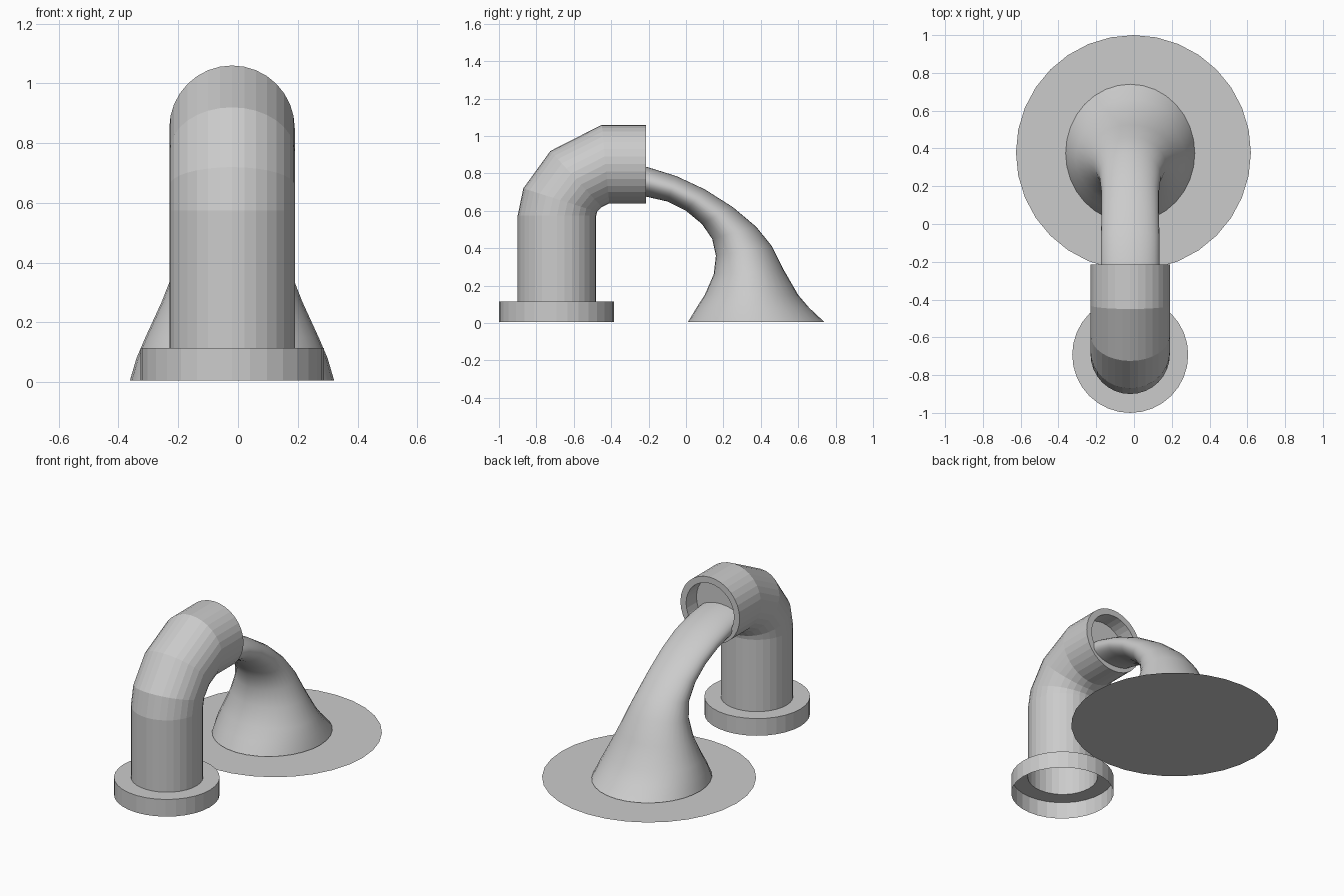
import bpy, bmesh, math

if "Cube" in bpy.data.objects:
    bpy.data.objects.remove(bpy.data.objects["Cube"])

CX = -0.02   # the pipe and water sit slightly off centre


def loft(name, rings, sides=32, cap_end=False, smooth=False):
    """Skin elliptical rings, each (outer y, outer z, inner y, inner z, half width in x)."""
    bm = bmesh.new()
    loops = []
    for y0, z0, y1, z1, w in rings:
        loop = []
        for i in range(sides):
            a = 2 * math.pi * i / sides
            t = (1 + math.cos(a)) / 2
            loop.append(bm.verts.new((CX + w * math.sin(a),
                                      y1 + (y0 - y1) * t, z1 + (z0 - z1) * t)))
        loops.append(loop)
    for a, b in zip(loops, loops[1:]):
        for i in range(sides):
            j = (i + 1) % sides
            bm.faces.new((a[i], a[j], b[j], b[i]))
    if cap_end:
        bm.faces.new(loops[-1])
    bmesh.ops.recalc_face_normals(bm, faces=bm.faces)
    # open shells: make the first wall face away from its ring centre
    bm.faces.ensure_lookup_table()
    f = bm.faces[0]
    y0, z0, y1, z1, _ = rings[0]
    c = f.calc_center_median()
    out = (c.y - (y0 + y1) / 2) * f.normal.y + (c.z - (z0 + z1) / 2) * f.normal.z
    if out < 0:
        bmesh.ops.reverse_faces(bm, faces=bm.faces)
    for f in bm.faces:
        f.smooth = smooth
    me = bpy.data.meshes.new(name)
    bm.to_mesh(me)
    bm.free()
    ob = bpy.data.objects.new(name, me)
    bpy.context.collection.objects.link(ob)
    return ob


# Base collar, open underneath
loft("pipe_collar", [
    (-1.0, 0.005, -0.385, 0.005, 0.307),
    (-1.0, 0.115, -0.385, 0.115, 0.307),
    (-0.9, 0.115, -0.48, 0.115, 0.21),
])

# Bent pipe with a thick rim and recessed mouth
R = 0.21
loft("bent_pipe", [
    (-0.90, 0.115, -0.48, 0.115, R),
    (-0.90, 0.575, -0.48, 0.575, R),
    (-0.87, 0.72, -0.475, 0.595, R),
    (-0.725, 0.92, -0.45, 0.62, R),
    (-0.45, 1.06, -0.41, 0.64, R),
    (-0.215, 1.06, -0.215, 0.64, R),
    (-0.215, 1.02, -0.215, 0.68, 0.17),
    (-0.32, 1.02, -0.32, 0.68, 0.17),
], cap_end=True)

# Falling water, flat at the mouth and flaring at the foot
loft("water_stream", [
    (-0.32, 0.85, -0.32, 0.685, 0.155),
    (-0.21, 0.835, -0.21, 0.675, 0.155),
    (-0.05, 0.785, -0.10, 0.65, 0.155),
    (0.10, 0.715, 0.00, 0.60, 0.152),
    (0.25, 0.62, 0.085, 0.53, 0.152),
    (0.375, 0.515, 0.14, 0.45, 0.163),
    (0.46, 0.41, 0.16, 0.36, 0.19),
    (0.525, 0.28, 0.148, 0.26, 0.235),
    (0.60, 0.15, 0.10, 0.15, 0.29),
    (0.66, 0.08, 0.055, 0.08, 0.32),
    (0.74, 0.005, 0.01, 0.005, 0.342),
], smooth=True)

# Puddle
bpy.ops.mesh.primitive_circle_add(vertices=32, radius=0.622, fill_type='NGON',
                                  location=(-0.003, 0.378, 0))
bpy.context.object.name = "puddle"
